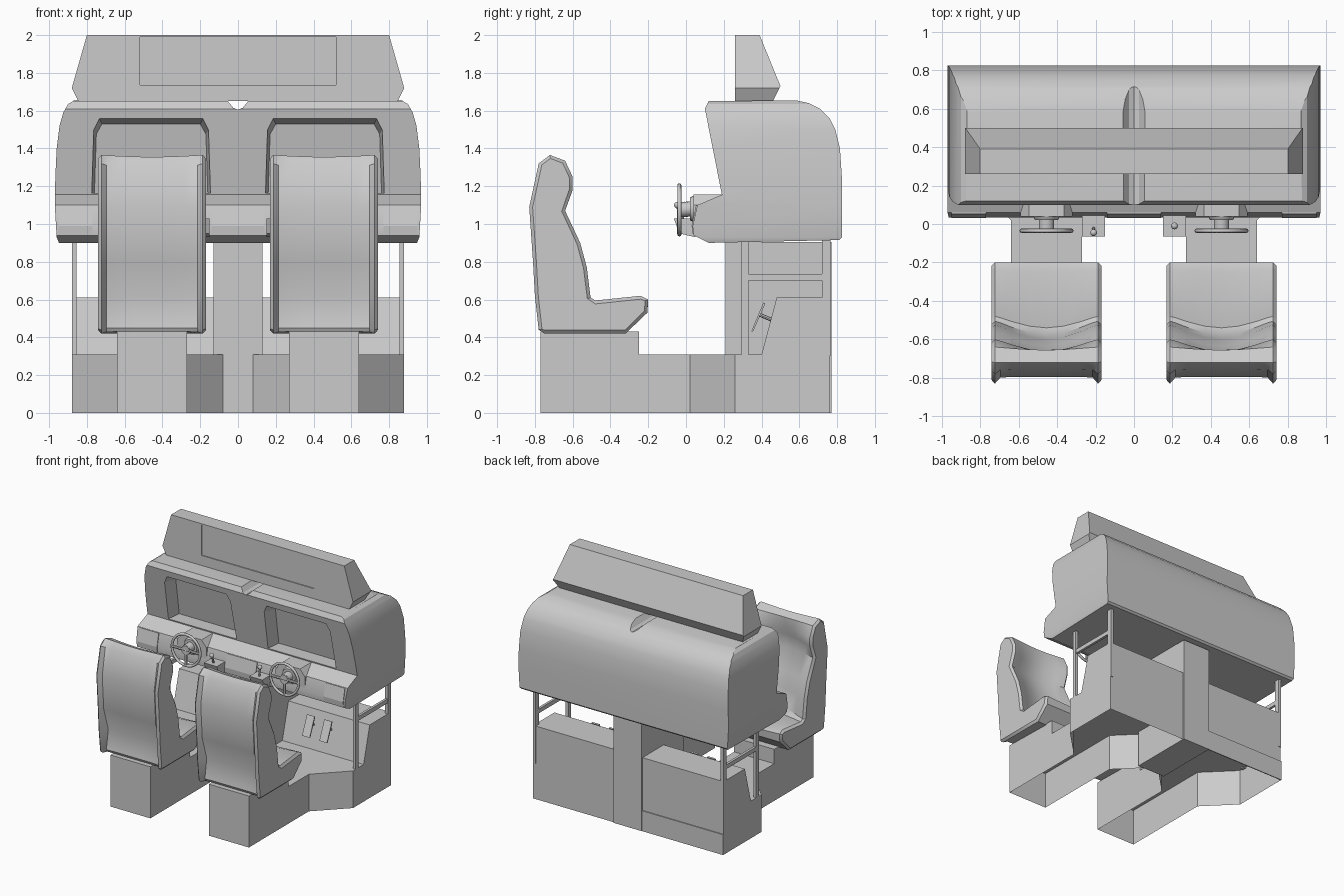
import bpy, bmesh, math
from mathutils import Vector

cube = bpy.data.objects.get("Cube")
if cube:
    bpy.data.objects.remove(cube, do_unlink=True)

GREY = (0.6, 0.6, 0.6, 1)
grey = bpy.data.materials.new("plain grey")
grey.use_nodes = True
grey.diffuse_color = GREY
grey.node_tree.nodes["Principled BSDF"].inputs["Base Color"].default_value = GREY


def finish(name, bm, smooth=None):
    bmesh.ops.recalc_face_normals(bm, faces=bm.faces)
    mesh = bpy.data.meshes.new(name)
    bm.to_mesh(mesh)
    bm.free()
    mesh.materials.append(grey)
    ob = bpy.data.objects.new(name, mesh)
    bpy.context.collection.objects.link(ob)
    if smooth:
        shade(ob, smooth)
    return ob


def activate(ob):
    for other in bpy.context.selected_objects:
        other.select_set(False)
    ob.select_set(True)
    bpy.context.view_layer.objects.active = ob


def shade(ob, degrees):
    activate(ob)
    bpy.ops.object.shade_smooth_by_angle(angle=math.radians(degrees))


def loft(name, rings, smooth=None, first_cap=True):
    """Bridge closed rings of equal length and cap the ends."""
    bm = bmesh.new()
    rows = [[bm.verts.new(p) for p in ring] for ring in rings]
    n = len(rows[0])
    for a, b in zip(rows, rows[1:]):
        for i in range(n):
            j = (i + 1) % n
            bm.faces.new((a[i], a[j], b[j], b[i]))
    if first_cap:
        bm.faces.new(rows[0])
    bm.faces.new(rows[-1])
    return finish(name, bm, smooth)


def prism(name, pts, axis, lo, hi, **kw):
    """Extrude a flat outline along one axis."""
    def place(p, t):
        c = list(p)
        c.insert("xyz".index(axis), t)
        return c
    return loft(name, [[place(p, t) for p in pts] for t in (lo, hi)], **kw)


def box(name, x, y, z):
    xs, zs = sorted(x), sorted(z)
    pts = [(xs[0], y[0]), (xs[1], y[0]), (xs[1], y[1]), (xs[0], y[1])]
    return prism(name, pts, "z", *zs)


def tube(name, a, b, r, sides=16, r2=None):
    a, b = Vector(a), Vector(b)
    turn = (b - a).to_track_quat("Z", "Y")
    circle = [Vector((math.cos(t), math.sin(t), 0)) for t in
              (2 * math.pi * i / sides for i in range(sides))]
    rings = [[p + turn @ (c * q) for c in circle]
             for p, q in ((a, r), (b, r if r2 is None else r2))]
    return loft(name, rings, 40)


def boolean(ob, tool, mode="DIFFERENCE"):
    mod = ob.modifiers.new("cut", "BOOLEAN")
    mod.operation, mod.object, mod.solver = mode, tool, "EXACT"
    activate(ob)
    bpy.ops.object.modifier_apply(modifier=mod.name)
    bpy.data.objects.remove(tool, do_unlink=True)


def mirrored(half):
    return half + [(-x, z) for x, z in reversed(half)]


# Cabinet hood: side outline trimmed by the front outline
hood = prism("hood", [
    (.10, 1.61), (.12, 1.65), (.58, 1.655), (.65, 1.64), (.71, 1.61), (.76, 1.56),
    (.79, 1.5), (.815, 1.4), (.825, 1.25), (.825, .93), (.81, .915), (.12, .9),
    (.04, .94), (.035, .99), (.06, 1.1), (.19, 1.155)], "x", -1, 1)
boolean(hood, prism("hood_trim", mirrored([
    (.94, .88), (.96, .93), (.97, 1.1), (.967, 1.25), (.96, 1.4), (.945, 1.52),
    (.925, 1.59), (.9, 1.635), (.87, 1.652), (.84, 1.7)]), "y", -1, 1), "INTERSECT")
boolean(hood, prism("groove", [(0, 1.605), (.025, 1.615), (.07, 1.67),
                               (-.07, 1.67), (-.025, 1.615)], "y", -.2, 1))
for s in (1, -1):
    # Screen recess, narrowing towards the screen
    def opening(y0, y1, z0, z1, m):
        outline = [(.14 + m, 0), (.78 - m, 0), (.77 - m, .85), (.74 - m, 1),
                   (.18 + m, 1), (.15 + m, .85)]
        return [(s * x, y0 + (y1 - y0) * t, z0 + (z1 - z0) * t) for x, t in outline]
    boolean(hood, loft("recess", [opening(.14, .05, 1.165, 1.57, 0),
                                  opening(.31, .24, 1.165, 1.53, .02)]))
shade(hood, 25)

# Sign on top, with a shallow panel in its front
sign = prism("sign", [(.26, 1.65), (.26, 2), (.39, 2), (.5, 1.73), (.46, 1.65)], "x", -1, 1)
boolean(sign, prism("sign_trim", mirrored([
    (.84, 1.64), (.88, 1.72), (.8, 2), (.8, 2.1)]), "y", 0, 1), "INTERSECT")
boolean(sign, box("sign_panel", (-.52, .52), (.2, .268), (1.735, 1.99)))

# Centre column and dashboard plates
box("centre_column", (-.13, .13), (.21, .77), (0, .905))
box("rear_kick_plate", (-.88, -.13), (.76, .768), (0, .17))
PLATE = [(.034, .95), (.03, .99), (.053, 1.098), (.065, 1.098), (.045, .99), (.045, .95)]
prism("centre_dash_plate", PLATE, "x", -.14, .14)

# Seat cross-sections: raised edge and sunken middle, back points first
EDGE = [(-.75, .42), (-.78, .44), (-.8, .62), (-.81, .8), (-.83, 1.09), (-.78, 1.32),
        (-.72, 1.365), (-.64, 1.335), (-.6, 1.25), (-.6, 1.18), (-.64, 1.07),
        (-.56, .9), (-.525, .77), (-.505, .61), (-.48, .595), (-.24, .62),
        (-.2, .6), (-.205, .53), (-.32, .42)]
MIDDLE = [(-.73, .43), (-.74, .45), (-.71, .61), (-.775, .8), (-.795, 1.09), (-.755, 1.31),
          (-.72, 1.355), (-.655, 1.33), (-.66, 1.25), (-.68, 1.18), (-.69, 1.07),
          (-.635, .9), (-.6, .77), (-.575, .62), (-.54, .58), (-.25, .605),
          (-.2, .59), (-.205, .53), (-.32, .42)]
BACK_POINTS = 6


def seat_ring(x, back, front, shrink=0):
    ring = []
    n = len(EDGE)
    for i, (e, m) in enumerate(zip(EDGE, MIDDLE)):
        p = Vector(e).lerp(Vector(m), back if i < BACK_POINTS else front)
        along = Vector(EDGE[(i + 1) % n]) - Vector(EDGE[i - 1])
        inward = Vector((along.y, -along.x)).normalized()
        p += inward * shrink
        ring.append((x, p.x, p.y))
    return ring


STATIONS = [(.285, 0, 0, .018), (.268, 0, 0, 0), (.24, .9, .12, 0), (.18, 1, .45, 0),
            (.09, 1, .85, 0)]

for s, side in ((1, "left"), (-1, "right")):
    c = .455 * s

    # Floor with tapered plan, seat box and sloped foot riser
    plan = [(.27, -.77), (.64, -.77), (.64, .02), (.88, .26), (.88, .76),
            (.07, .76), (.07, .22), (.27, .02)]
    prism(side + "_floor", [(s * x, y) for x, y in plan], "z", 0, .31, first_cap=False)
    box(side + "_seat_box", (s * .27, s * .64), (-.77, -.25), (.31, .43))
    prism(side + "_foot_riser", [(.4, .31), (.48, .61), (.76, .61), (.76, .31)], "x",
          s * .1, s * .88)

    # Seat
    rings = [seat_ring(c - x, *w) for x, *w in STATIONS]
    rings.append(seat_ring(c, 1, 1))
    rings += [seat_ring(c + x, *w) for x, *w in reversed(STATIONS)]
    loft(side + "_seat", rings, 35)

    # Hood supports
    for part, y in (("front_post", (.295, .33)), ("rear_post", (.72, .765))):
        box(side + "_" + part, (s * .855, s * .88), y, (.3, .92))
    box(side + "_rail", (s * .857, s * .878), (.33, .72), (.7, .735))

    # Outer dashboard plate
    prism(side + "_dash_plate", PLATE, "x", s * .77, s * .95)

    # Pedals leaning on the riser
    for i, x in enumerate((c - .07, c + .09)):
        pedal = [(.345, .43), (.355, .43), (.42, .58), (.41, .585)]
        prism(f"{side}_pedal_{i}", pedal, "x", x - .035, x + .035)
        tube(f"{side}_pedal_arm_{i}", (x, .39, .52), (x, .46, .49), .01, 8)

    # Steering shroud, hub and wheel
    hub = (c, -.035, 1.075)
    prism(side + "_shroud", [(c - .135, 1.0), (c + .135, 1.0), (c + .135, 1.1),
          (c + .09, 1.155), (c - .09, 1.155), (c - .135, 1.1)], "y", .04, .2)
    tube(side + "_steering_boss", (c, .05, 1.08), (c, .02, 1.08), .075, 20, .06)
    tube(side + "_steering_shaft", (c, .03, 1.08), hub, .04)
    tube(side + "_wheel_hub", (c, -.025, 1.075), (c, -.045, 1.075), .038)
    bpy.ops.mesh.primitive_torus_add(major_radius=.13, minor_radius=.011,
                                     major_segments=32, minor_segments=8,
                                     location=hub, rotation=(math.pi / 2, 0, 0))
    wheel = bpy.context.object
    wheel.name = side + "_steering_wheel"
    wheel.data.materials.append(grey)
    shade(wheel, 60)
    for i, a in enumerate((0, math.pi, -math.pi / 2)):
        rim = (c + .128 * math.cos(a), hub[1], hub[2] + .128 * math.sin(a))
        tube(f"{side}_wheel_spoke_{i}", hub, rim, .012, 8)

    # Shifter bracket and lever
    x = .21 * s
    prism(side + "_shifter_bracket", [(-.065, 1.03), (-.035, .95), (.05, .93), (.07, 1.03)],
          "x", x - .06, x + .06)
    tip = (x, -.045 if s < 0 else -.01, 1.1)
    tube(side + "_shift_lever", (x, -.02, 1.02), tip, .008, 8)
    bpy.ops.mesh.primitive_uv_sphere_add(segments=12, ring_count=8, radius=.018, location=tip)
    knob = bpy.context.object
    knob.name = side + "_shift_knob"
    knob.data.materials.append(grey)
    shade(knob, 60)
